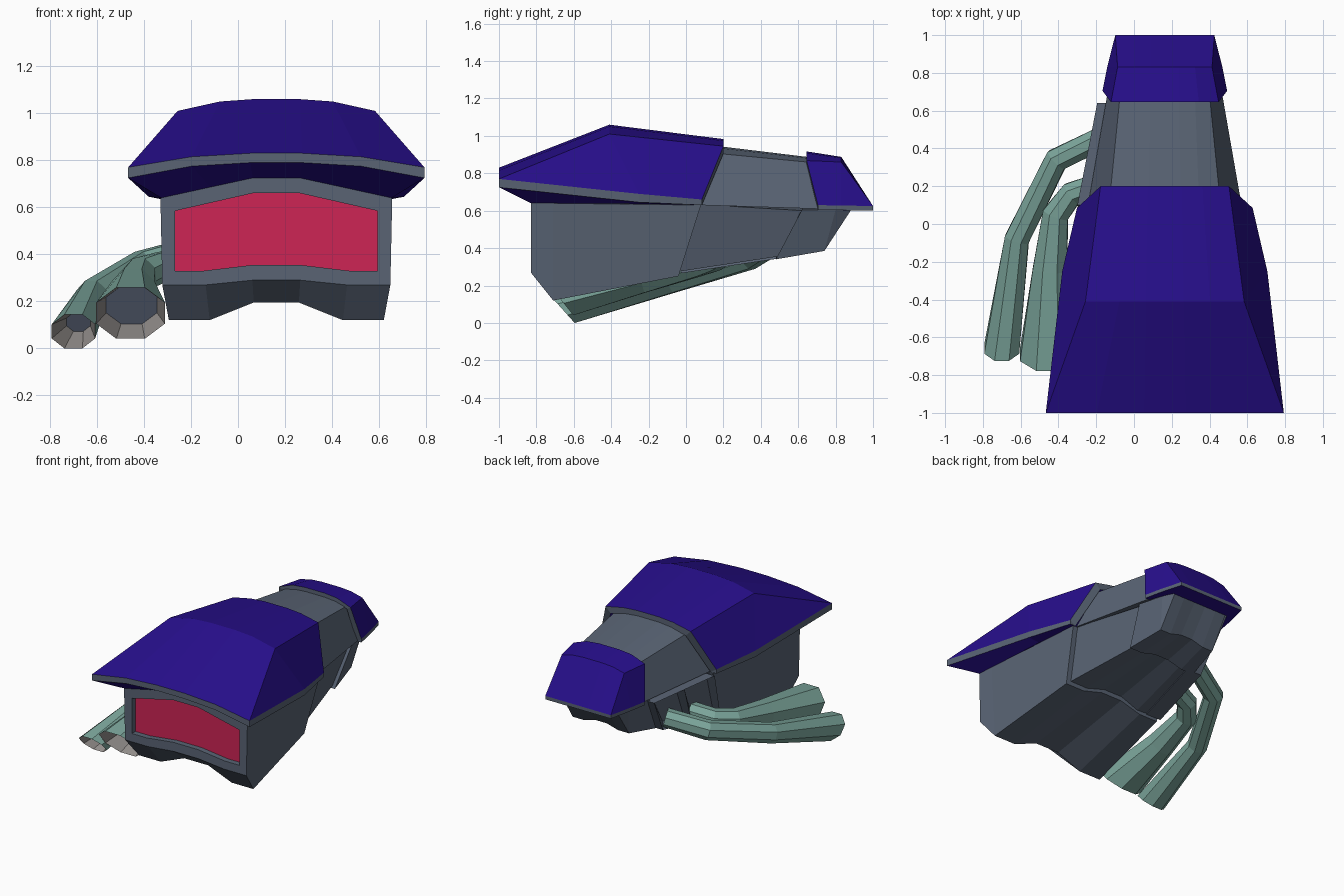
import bpy, bmesh, math
from mathutils import Vector

if "Cube" in bpy.data.objects:
    bpy.data.objects.remove(bpy.data.objects["Cube"])

XC = 0.163  # centre line of the main body


def material(name, rgb):
    m = bpy.data.materials.new(name)
    m.diffuse_color = (*rgb, 1)
    m.use_nodes = True
    m.node_tree.nodes["Principled BSDF"].inputs["Base Color"].default_value = m.diffuse_color
    return m


MATS = [material("slate grey", (0.10, 0.127, 0.175)),
        material("deep blue", (0.020, 0.0045, 0.26)),
        material("red panel", (0.61, 0.018, 0.09)),
        material("pale teal", (0.20, 0.38, 0.33)),
        material("warm grey", (0.29, 0.27, 0.26)),
        material("blue grey", (0.17, 0.21, 0.31))]
SLATE, BLUE, RED, TEAL, GREY, PLUG = range(6)


def mirrored(half):
    """Half section of (half width, y, z), centre first -> full section."""
    return ([Vector((XC - w, y, z)) for w, y, z in reversed(half)] +
            [Vector((XC + w, y, z)) for w, y, z in half])


def loft(name, rings, closed=True, mat=lambda i, j: SLATE, caps=(None, None), recess=None):
    """Skin rings of points; mat gives the colour of ring step i, strip j."""
    bm = bmesh.new()
    cache = {}

    def vert(p):
        key = tuple(round(c, 4) for c in p)
        if key not in cache:
            cache[key] = bm.verts.new(p)
        return cache[key]

    def face(pts, m):
        vs = list(dict.fromkeys(vert(p) for p in pts))
        if len(vs) > 2 and not bm.faces.get(vs):
            f = bm.faces.new(vs)
            f.material_index = m
            return f

    n = len(rings[0])
    marked = []
    for i, (a, b) in enumerate(zip(rings, rings[1:])):
        for j in range(n if closed else n - 1):
            k = (j + 1) % n
            f = face((a[j], a[k], b[k], b[j]), mat(i, j))
            if f and recess == j:
                marked.append(f)
    for ring, m in zip((rings[0], rings[-1]), caps):
        if m is not None:
            face(ring, m)
    bmesh.ops.recalc_face_normals(bm, faces=bm.faces[:])
    if marked:
        bmesh.ops.inset_individual(bm, faces=marked, thickness=0.045, depth=-0.04)
    me = bpy.data.meshes.new(name)
    bm.to_mesh(me)
    bm.free()
    for m in MATS:
        me.materials.append(m)
    ob = bpy.data.objects.new(name, me)
    bpy.context.collection.objects.link(ob)
    return ob


def section(top_w, top_y, top_z, low_w, low_y, low_z, crown, arch):
    """Body cross-section with raised crown and a wavy underside."""
    return mirrored([(0.10, top_y, top_z + crown), (top_w, top_y, top_z),
                     (low_w, low_y, low_z), (low_w * 0.62, low_y, low_z),
                     (low_w * 0.21, low_y, low_z + arch)])


def window(y):
    return mirrored([(0.10, y, 0.66), (0.43, y, 0.585), (0.43, y, 0.33),
                     (0.31, y, 0.33), (0.10, y, 0.355)])


# Front body with recessed red panel
loft("front_body", [window(-0.79), window(-0.83),
                    section(0.493, -0.83, 0.64, 0.485, -0.83, 0.27, 0.085, 0.02),
                    section(0.485, -0.71, 0.64, 0.457, -0.71, 0.12, 0.085, 0.075),
                    section(0.435, 0.08, 0.63, 0.395, -0.04, 0.25, 0.05, 0.045)],
     caps=(RED, SLATE))

# Narrower middle body and tail body
loft("middle_body", [section(0.405, 0.05, 0.635, 0.37, -0.07, 0.27, 0.05, 0.045),
                     section(0.285, 0.63, 0.60, 0.25, 0.49, 0.355, 0.03, 0.03)],
     caps=(SLATE, SLATE))
loft("tail_body", [section(0.31, 0.62, 0.605, 0.275, 0.48, 0.34, 0.02, 0.03),
                   section(0.26, 0.80, 0.605, 0.225, 0.74, 0.385, 0.01, 0.025),
                   section(0.235, 0.88, 0.60, 0.22, 0.88, 0.60, 0.0, 0.0)],
     caps=(SLATE, SLATE))

# Grey roof between the two blue covers
loft("middle_roof", [
    mirrored([(0.085, 0.15, 0.948), (0.18, 0.15, 0.938), (0.29, 0.15, 0.908), (0.41, 0.08, 0.63)]),
    mirrored([(0.075, 0.67, 0.885), (0.16, 0.67, 0.878), (0.238, 0.67, 0.858), (0.30, 0.71, 0.61)])],
     caps=(SLATE, SLATE))

# Front cover: underside, lip, ridge and rear rim
corner = (0.49, -0.83, 0.64)
low_lip, top_lip = (0.63, -1, 0.725), (0.63, -1, 0.77)
rear_in = (0.42, 0.085, 0.63)
hood = [
    [(0.10, -0.83, 0.725), (0.28, -0.83, 0.686)] + [corner] * 4,
    [(0.11, -1, 0.79), (0.36, -1, 0.775)] + [low_lip] * 3 + [corner],
    [(0.11, -1, 0.83), (0.36, -1, 0.815), top_lip, top_lip, low_lip, corner],
    [(0.10, -0.41, 1.06), (0.24, -0.41, 1.05), (0.42, -0.41, 1.01),
     (0.543, -0.25, 0.69), (0.543, -0.25, 0.645), (0.455, -0.25, 0.637)],
    [(0.09, 0.20, 0.983), (0.20, 0.20, 0.974), (0.34, 0.20, 0.945),
     (0.465, 0.085, 0.66), (0.465, 0.085, 0.63), rear_in],
    [(0.085, 0.20, 0.945), (0.185, 0.20, 0.935), (0.30, 0.20, 0.905)] + [rear_in] * 3]
loft("front_cover", [mirrored(h) for h in hood], closed=False,
     mat=lambda i, j: SLATE if i in (1, 4) or min(j, 10 - j) == 1 else BLUE)

# Tail cover, built the same way
tail_in, tail_end = (0.295, 0.705, 0.605), (0.23, 0.88, 0.60)
tip_top, tip_low = (0.262, 1, 0.625), (0.262, 1, 0.60)
tail = [
    [(0.07, 0.645, 0.885), (0.16, 0.645, 0.876), (0.255, 0.645, 0.85)] + [tail_in] * 3,
    [(0.08, 0.645, 0.917), (0.18, 0.645, 0.907), (0.285, 0.645, 0.868),
     (0.33, 0.705, 0.63), (0.33, 0.705, 0.605), tail_in],
    [(0.075, 0.83, 0.888), (0.16, 0.83, 0.882), (0.25, 0.83, 0.86),
     (0.305, 0.83, 0.628), (0.305, 0.83, 0.603), (0.25, 0.83, 0.603)],
    [(0.075, 1, 0.625), (0.16, 1, 0.625), tip_top, tip_top, tip_low, tail_end],
    [(0.075, 1, 0.60), (0.16, 1, 0.60), tip_low, tip_low, tip_low, tail_end],
    [(0.075, 0.88, 0.60), (0.16, 0.88, 0.60)] + [tail_end] * 4]
loft("tail_cover", [mirrored(t) for t in tail], closed=False,
     mat=lambda i, j: SLATE if i in (0, 3) or min(j, 10 - j) == 1 else BLUE)

# Pipe mount on the left side with two recessed ports
top_a, top_b = Vector((-0.30, 0.10, 0.62)), Vector((-0.195, 0.64, 0.60))
low_a, low_b = Vector((-0.255, -0.03, 0.265)), Vector((-0.165, 0.50, 0.345))
inward = Vector((0.12, 0, 0))
columns = []
for t in (0, 0.5, 1):
    p, q = top_a.lerp(top_b, t), low_a.lerp(low_b, t)
    columns.append([p, q, q + inward, p + inward])
loft("pipe_mount", columns, caps=(SLATE, SLATE), recess=0)


def pipe(name, path, mouth, rise, bore):
    """Eight-sided pipe along (x, y, z, radius) with a slanted hollow mouth."""
    pts = [Vector(p[:3]) for p in path]
    end = Vector(mouth[:3])
    pts.append(end)

    def ring(c, u, v):
        return [c + u * math.cos(a) + v * math.sin(a)
                for a in (math.tau * (k + 0.5) / 8 for k in range(8))]

    rings = []
    for i, p in enumerate(path):
        d = (pts[i + 1] - pts[i]).normalized()
        if i:
            d = (d + (pts[i] - pts[i - 1]).normalized()).normalized()
        u = Vector((0, 0, 1)).cross(d).normalized()   # points to +x when running to -y
        rings.append(ring(pts[i], u * p[3], d.cross(u) * p[3]))
    u, v = Vector((mouth[3], 0, 0)), Vector(rise)
    rings.append(ring(end, u, v))
    back = end + (pts[-2] - end).normalized() * 0.16
    rings.append(ring(back, u * bore, v * bore))
    last = len(rings) - 2
    loft(name, rings, mat=lambda i, j: GREY if i == last else TEAL, caps=(TEAL, PLUG))


# Two exhaust pipes
pipe("outer_pipe", [(-0.16, 0.46, 0.42, 0.065), (-0.41, 0.34, 0.35, 0.068),
                    (-0.62, -0.08, 0.225, 0.07)],
     (-0.70, -0.66, 0.072, 0.10), (0, -0.07, 0.078), 0.55)
pipe("inner_pipe", [(-0.18, 0.21, 0.38, 0.065), (-0.33, 0.16, 0.345, 0.068),
                    (-0.415, 0.05, 0.315, 0.075), (-0.445, -0.24, 0.25, 0.098)],
     (-0.457, -0.69, 0.15, 0.158), (0, -0.095, 0.118), 0.74)
